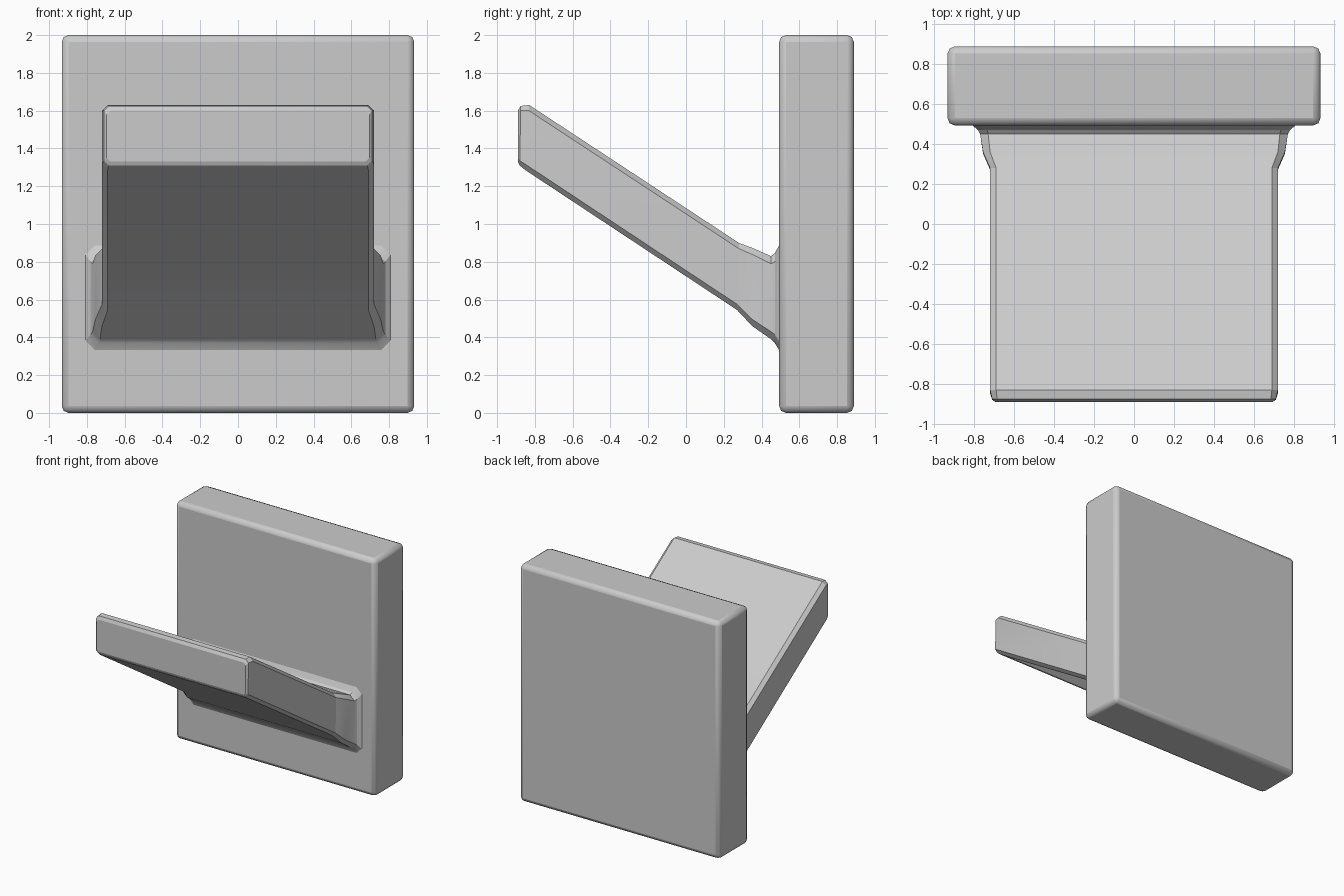
import bpy, bmesh

if "Cube" in bpy.data.objects:
    bpy.data.objects.remove(bpy.data.objects["Cube"])


def finish(bm, name):
    bmesh.ops.recalc_face_normals(bm, faces=bm.faces)
    mesh = bpy.data.meshes.new(name)
    bm.to_mesh(mesh)
    bm.free()
    obj = bpy.data.objects.new(name, mesh)
    bpy.context.collection.objects.link(obj)
    return obj


# Back plate: thick slab with softened edges
bm = bmesh.new()
bmesh.ops.create_cube(bm, size=1)
bmesh.ops.scale(bm, vec=(1.866, 0.395, 2.0), verts=bm.verts)
bmesh.ops.translate(bm, vec=(0, 0.691, 1.0), verts=bm.verts)
plate = finish(bm, "back_plate")
bevel = plate.modifiers.new("soft_edges", 'BEVEL')
bevel.width = 0.036
bevel.segments = 2


# Sloping arm: octagonal sections lofted from the tip to the flared foot
# (top y, top z, bottom y, bottom z, half width, corner chamfer)
sections = [
    (-0.89, 1.60, -0.89, 1.33, 0.695, 0.02),
    (-0.875, 1.625, -0.88, 1.31, 0.71, 0.025),
    (-0.83, 1.63, -0.85, 1.285, 0.72, 0.03),
    (0.28, 0.90, 0.27, 0.545, 0.72, 0.03),
    (0.36, 0.87, 0.35, 0.46, 0.755, 0.035),
    (0.45, 0.83, 0.45, 0.39, 0.77, 0.04),
    (0.47, 0.845, 0.47, 0.37, 0.78, 0.045),
    (0.495, 0.89, 0.495, 0.33, 0.81, 0.05),
    (0.55, 0.89, 0.55, 0.33, 0.81, 0.05),
]
bm = bmesh.new()
rings = []
for yt, zt, yb, zb, w, c in sections:
    t = c / (zt - zb)
    outline = [(w - c, 0), (w, t), (w, 1 - t), (w - c, 1),
               (c - w, 1), (-w, 1 - t), (-w, t), (c - w, 0)]
    rings.append([bm.verts.new((x, yb + (yt - yb) * f, zb + (zt - zb) * f))
                  for x, f in outline])
for a, b in zip(rings, rings[1:]):
    for i in range(8):
        j = (i + 1) % 8
        bm.faces.new((a[i], a[j], b[j], b[i]))
bm.faces.new(rings[0])
bm.faces.new(rings[-1])
arm = finish(bm, "sloping_arm")

# Smooth shading with sharp corners kept
for obj in (plate, arm):
    bpy.ops.object.select_all(action='DESELECT')
    obj.select_set(True)
    bpy.context.view_layer.objects.active = obj
    bpy.ops.object.shade_smooth_by_angle(angle=0.4)
